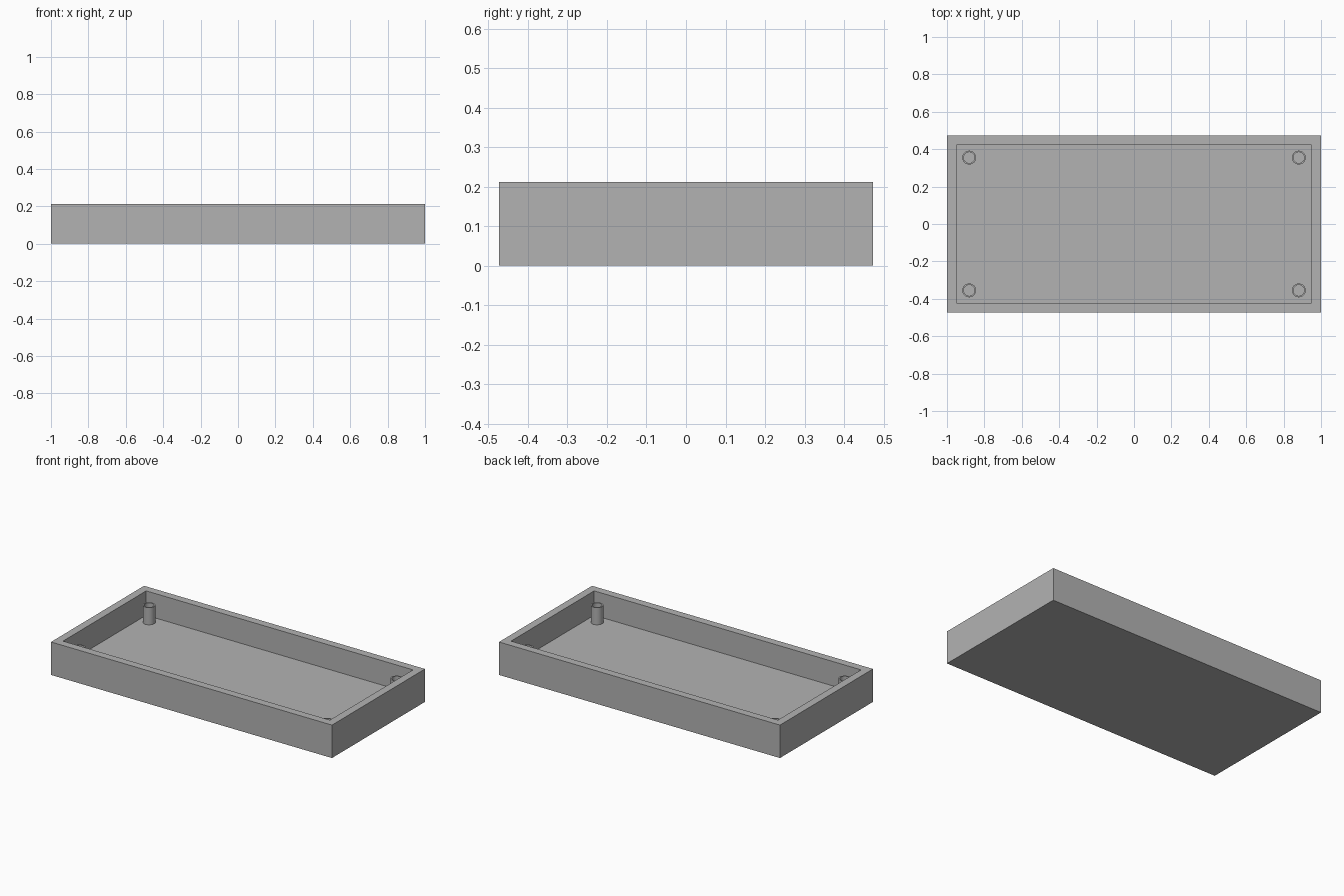
import bpy, bmesh, math
from mathutils import Matrix

if "Cube" in bpy.data.objects:
    bpy.data.objects.remove(bpy.data.objects["Cube"])

LENGTH, WIDTH, HEIGHT = 2.0, 0.946, 0.212
WALL, FLOOR = 0.071, 0.055
POST_X, POST_Y, POST_TOP = 0.881, 0.355, 0.165
POST_R, HOLE_R, SIDES = 0.037, 0.029, 32

GREY = (0.45, 0.45, 0.45, 1)
grey = bpy.data.materials.new("plain grey")
grey.use_nodes = True
grey.diffuse_color = GREY
grey.node_tree.nodes["Principled BSDF"].inputs["Base Color"].default_value = GREY


def finish(bm, name):
    bmesh.ops.recalc_face_normals(bm, faces=bm.faces)
    mesh = bpy.data.meshes.new(name)
    bm.to_mesh(mesh)
    bm.free()
    mesh.materials.append(grey)
    obj = bpy.data.objects.new(name, mesh)
    bpy.context.collection.objects.link(obj)
    return obj


# Open tray: a block whose top is inset by the wall and sunk to the floor
bm = bmesh.new()
bmesh.ops.create_cube(bm, size=1, matrix=Matrix.Translation((0, 0, HEIGHT / 2))
                      @ Matrix.Diagonal((LENGTH, WIDTH, HEIGHT, 1)))
top = max(bm.faces, key=lambda f: f.calc_center_median().z)
bmesh.ops.inset_region(bm, faces=[top], thickness=WALL)
sunk = bmesh.ops.extrude_discrete_faces(bm, faces=[top])["faces"][0]
bmesh.ops.translate(bm, verts=sunk.verts, vec=(0, 0, FLOOR - HEIGHT))
finish(bm, "tray")


# Hollow screw post: a wall profile spun around its axis
def screw_post(name, x, y):
    bm = bmesh.new()
    profile = [(POST_R, FLOOR), (POST_R, POST_TOP), (HOLE_R, POST_TOP), (HOLE_R, FLOOR)]
    verts = [bm.verts.new((r, 0, z)) for r, z in profile]
    edges = [bm.edges.new(pair) for pair in zip(verts, verts[1:])]
    bmesh.ops.spin(bm, geom=verts + edges, cent=(0, 0, 0), axis=(0, 0, 1),
                   angle=math.tau, steps=SIDES, use_merge=True)
    bmesh.ops.remove_doubles(bm, verts=bm.verts, dist=0.0001)
    post = finish(bm, name)
    post.location = (x, y, 0)
    bpy.ops.object.select_all(action='DESELECT')
    post.select_set(True)
    bpy.context.view_layer.objects.active = post
    bpy.ops.object.shade_smooth_by_angle(angle=math.radians(30))


# One post in each corner
for side, sx in (("left", 1), ("right", -1)):
    for end, sy in (("front", -1), ("back", 1)):
        screw_post(f"{end}_{side}_post", sx * POST_X, sy * POST_Y)
